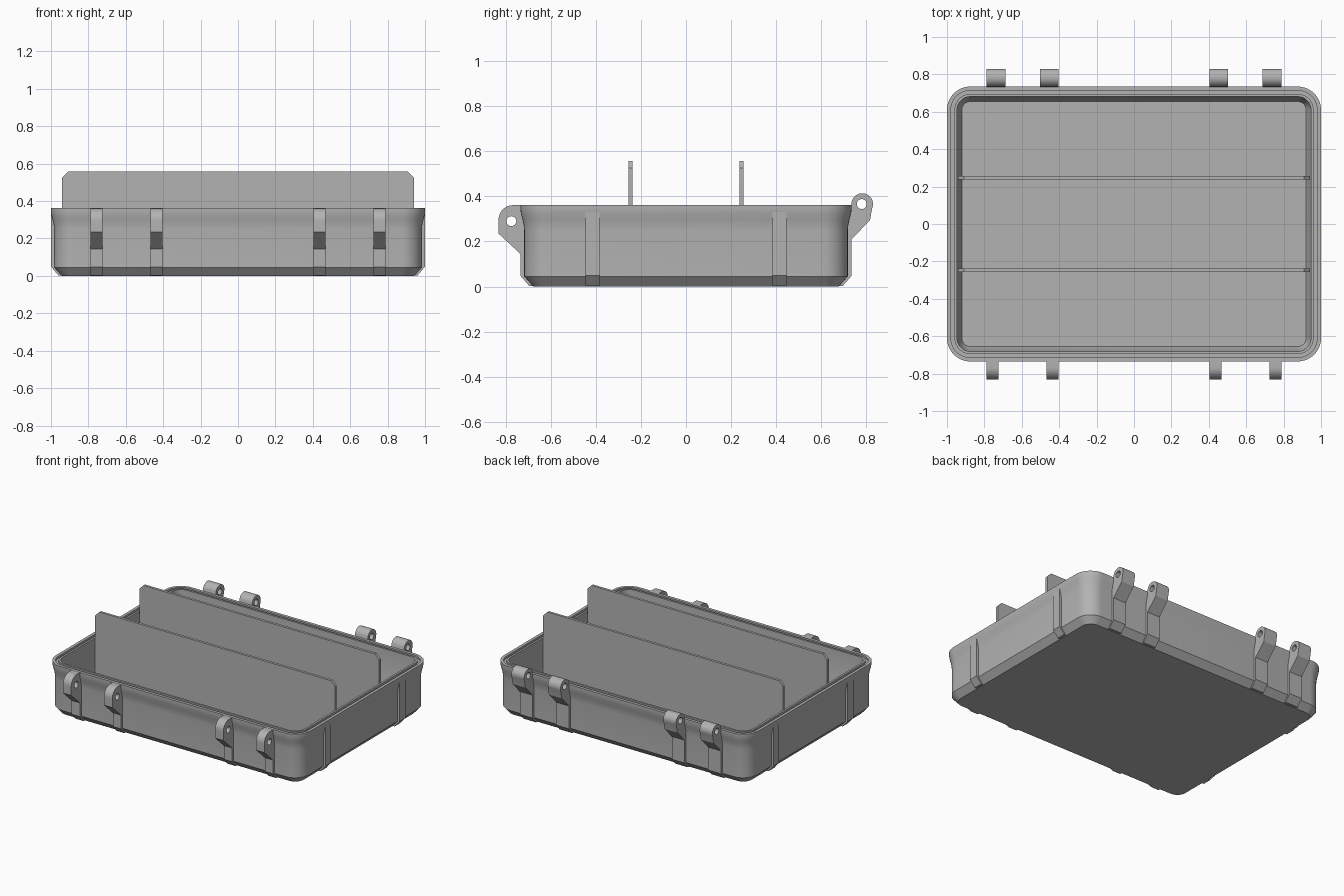
import bpy, bmesh, math
from mathutils import Matrix

if "Cube" in bpy.data.objects:
    bpy.data.objects.remove(bpy.data.objects["Cube"])

grey = bpy.data.materials.new("mid_grey")
grey.diffuse_color = (0.45, 0.45, 0.45, 1)
grey.use_nodes = True
grey.node_tree.nodes["Principled BSDF"].inputs["Base Color"].default_value = grey.diffuse_color

HX, HY, R = 1.0, 0.735, 0.125   # rim half sizes and corner radius


def finish(ob, angle=30):
    ob.data.materials.clear()
    ob.data.materials.append(grey)
    bpy.ops.object.select_all(action='DESELECT')
    ob.select_set(True)
    bpy.context.view_layer.objects.active = ob
    bpy.ops.object.shade_smooth_by_angle(angle=math.radians(angle))
    ob.select_set(False)


def ring(inset, n=10):
    """Rounded rectangle, inset from the rim outline."""
    r = R - inset
    pts = []
    for k, (sx, sy) in enumerate([(1, 1), (-1, 1), (-1, -1), (1, -1)]):
        for i in range(n + 1):
            a = math.pi / 2 * (k + i / n)
            pts.append((sx * (HX - R) + r * math.cos(a),
                        sy * (HY - R) + r * math.sin(a)))
    return pts


def case_shell():
    # section as (inset, z): underside, outer wall, flared rim, seal groove, inner wall, floor
    section = [(0.057, 0), (0.017, 0.045), (0.017, 0.25), (0.0145, 0.275),
               (0.009, 0.3), (0.0025, 0.325), (0, 0.345), (0, 0.362),
               (0.021, 0.362), (0.021, 0.347), (0.04, 0.347), (0.04, 0.362),
               (0.054, 0.362), (0.057, 0.08), (0.08, 0.03)]
    bm = bmesh.new()
    rings = [[bm.verts.new((x, y, z)) for x, y in ring(d)] for d, z in section]
    for a, b in zip(rings, rings[1:]):
        for i in range(len(a)):
            j = (i + 1) % len(a)
            bm.faces.new((a[i], a[j], b[j], b[i]))
    bm.faces.new(rings[0][::-1])
    bm.faces.new(rings[-1])
    me = bpy.data.meshes.new("case_shell")
    bm.to_mesh(me)
    bm.free()
    ob = bpy.data.objects.new("case_shell", me)
    bpy.context.collection.objects.link(ob)
    finish(ob)


def plate(name, outlines, width, matrix):
    """Filled 2D outline (later outlines are holes), thickened and placed."""
    cu = bpy.data.curves.new(name, 'CURVE')
    cu.dimensions, cu.fill_mode, cu.extrude = '2D', 'BOTH', width / 2
    for pts in outlines:
        sp = cu.splines.new('POLY')
        sp.points.add(len(pts) - 1)
        for p, (u, v) in zip(sp.points, pts):
            p.co = (u, v, 0, 1)
        sp.use_cyclic_u = True
    tmp = bpy.data.objects.new(name + "_curve", cu)
    bpy.context.collection.objects.link(tmp)
    me = bpy.data.meshes.new_from_object(
        tmp.evaluated_get(bpy.context.evaluated_depsgraph_get()))
    bpy.data.objects.remove(tmp)
    me.transform(matrix)
    bm = bmesh.new()
    bm.from_mesh(me)
    bmesh.ops.remove_doubles(bm, verts=bm.verts, dist=1e-5)
    bmesh.ops.recalc_face_normals(bm, faces=bm.faces)
    bm.to_mesh(me)
    bm.free()
    ob = bpy.data.objects.new(name, me)
    bpy.context.collection.objects.link(ob)
    finish(ob)


def arc(cx, cy, r, a0, a1, n=14):
    return [(cx + r * math.cos(math.radians(a0 + (a1 - a0) * i / n)),
             cy + r * math.sin(math.radians(a0 + (a1 - a0) * i / n))) for i in range(n + 1)]


def circle(cx, cy, r):
    return arc(cx, cy, r, 0, 345, 23)


def side_frame(angle, offset):
    """Profile u points outward, v up; angle turns outward direction, offset slides along the wall."""
    base = Matrix(((0, 0, 1, 0), (1, 0, 0, 0), (0, 1, 0, 0), (0, 0, 0, 1)))  # u->Y, v->Z
    return Matrix.Rotation(math.radians(angle), 4, 'Z') @ Matrix.Translation((offset, 0, 0)) @ base


case_shell()

# front latch lugs with pin holes, running down into ribs
foot = [(0.67, 0.002), (0.695, 0.002), (0.735, 0.048)]
latch = foot + [(0.735, 0.145), (0.832, 0.235)] + arc(0.767, 0.296, 0.065, 0, 90) + [(0.722, 0.361), (0.70, 0.30), (0.70, 0.05)]
for x in (-0.757, -0.435, 0.435, 0.757):
    plate("front_latch_lug", [latch, circle(0.775, 0.29, 0.022)], 0.064, side_frame(180, x))

# back hinge knuckles with pin holes
hinge = foot + [(0.735, 0.21), (0.817, 0.295)] + arc(0.782, 0.366, 0.048, -25, 180) + [(0.722, 0.34), (0.70, 0.30), (0.70, 0.05)]
for x in (-0.738, -0.453, 0.453, 0.738):
    plate("back_hinge_knuckle", [hinge, circle(0.78, 0.366, 0.022)], 0.1, side_frame(0, x))

# side ribs
rib = [(0.94, 0.002), (0.96, 0.002), (0.9985, 0.048), (0.9985, 0.33), (0.965, 0.33), (0.965, 0.05)]
for angle in (90, -90):
    for y in (-0.415, 0.415):
        plate("side_rib", [rib], 0.064, side_frame(angle, y))

# tall dividers with clipped corners
half = [(0.915, 0.028), (0.94, 0.085), (0.94, 0.525), (0.908, 0.557)]
board = half + [(-x, z) for x, z in reversed(half)]
for y in (-0.247, 0.247):
    plate("divider", [board], 0.018, Matrix.Translation((0, y, 0)) @ Matrix.Rotation(math.pi / 2, 4, 'X'))
